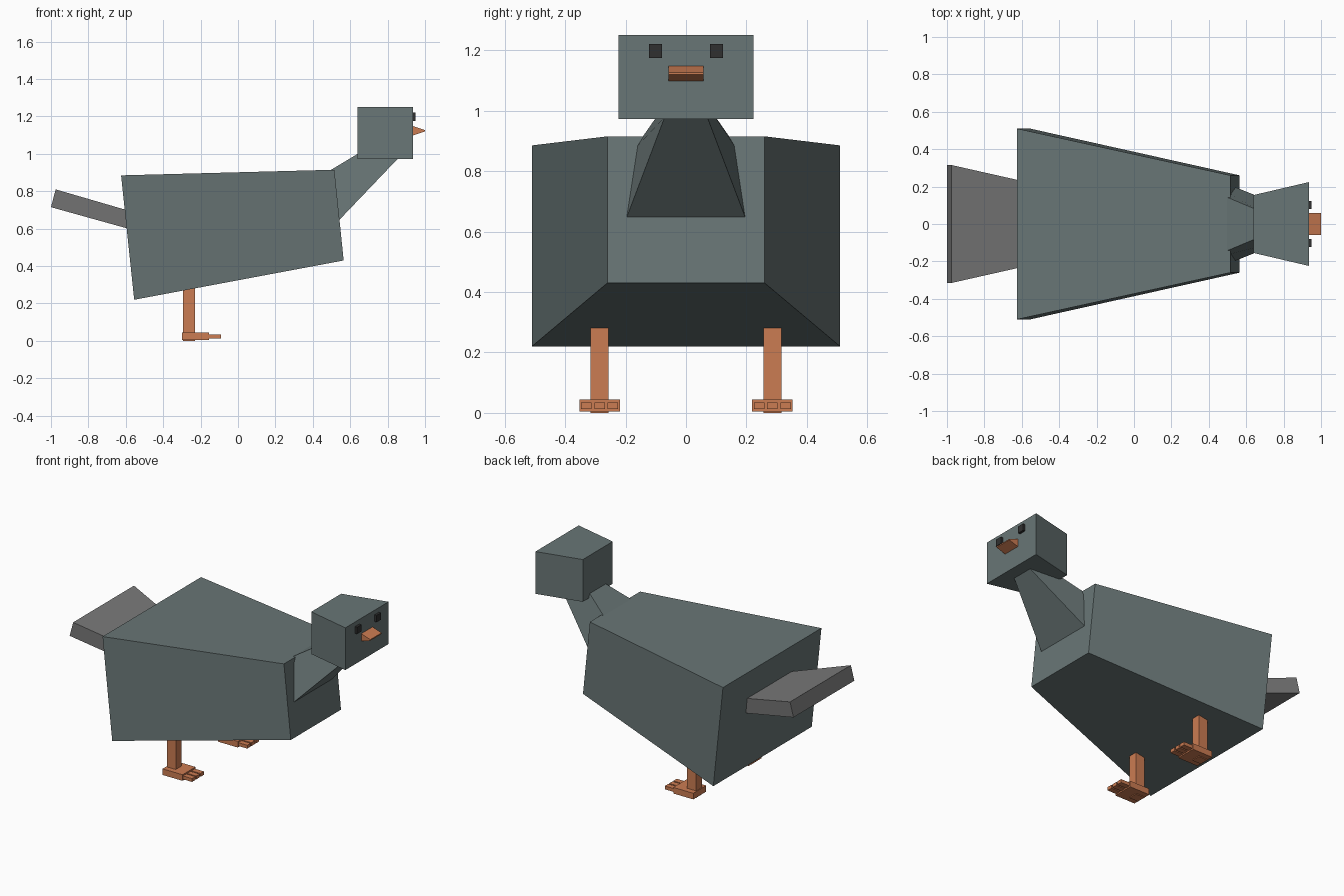
import bpy, bmesh

if "Cube" in bpy.data.objects:
    bpy.data.objects.remove(bpy.data.objects["Cube"])


def material(name, rgb):
    m = bpy.data.materials.new(name)
    m.diffuse_color = (*rgb, 1)
    m.use_nodes = True
    m.node_tree.nodes["Principled BSDF"].inputs["Base Color"].default_value = m.diffuse_color
    return m


SLATE = material("slate_feathers", (0.14, 0.18, 0.18))
GREY = material("tail_grey", (0.19, 0.19, 0.19))
ORANGE = material("orange_skin", (0.6, 0.2, 0.085))
BLACK = material("dark_eye", (0.03, 0.03, 0.03))


def wedge(name, profile, mat, yc=0.0):
    """Side profile of (x, z, half width) points, spanned across y about yc."""
    bm = bmesh.new()
    left = [bm.verts.new((x, yc + w, z)) for x, z, w in profile]
    right = [bm.verts.new((x, yc - w, z)) for x, z, w in profile]
    n = len(profile)
    bm.faces.new(left)
    bm.faces.new(right[::-1])
    for i in range(n):
        j = (i + 1) % n
        bm.faces.new((left[j], left[i], right[i], right[j]))
    bmesh.ops.recalc_face_normals(bm, faces=bm.faces)
    me = bpy.data.meshes.new(name)
    bm.to_mesh(me)
    bm.free()
    me.materials.append(mat)
    ob = bpy.data.objects.new(name, me)
    bpy.context.collection.objects.link(ob)
    return ob


def block(name, x0, x1, z0, z1, w, mat, yc=0.0):
    return wedge(name, [(x0, z0, w), (x1, z0, w), (x1, z1, w), (x0, z1, w)], mat, yc)


# Body, tapering towards the chest
wedge("body", [(-0.625, 0.885, 0.51), (-0.555, 0.22, 0.51),
               (0.565, 0.43, 0.26), (0.515, 0.915, 0.26)], SLATE)

# Tail fan
wedge("tail", [(-0.975, 0.81, 0.315), (-1.0, 0.715, 0.315),
               (-0.58, 0.598, 0.226), (-0.58, 0.695, 0.226)], GREY)

# Neck, narrowing up into the head
wedge("neck", [(0.49, 0.91, 0.146), (0.517, 0.884, 0.16), (0.54, 0.645, 0.197),
               (0.86, 0.98, 0.07), (0.66, 1.012, 0.075)], SLATE)

# Head, wider at the face
wedge("head", [(0.64, 1.25, 0.155), (0.64, 0.973, 0.155),
               (0.935, 0.973, 0.224), (0.935, 1.25, 0.224)], SLATE)

# Beak
wedge("beak", [(0.93, 1.15, 0.058), (0.93, 1.097, 0.058),
               (1.0, 1.12, 0.058), (1.0, 1.127, 0.058)], ORANGE)

# Eyes, legs, feet and toes on both sides
for side, s in (("left", 1), ("right", -1)):
    block(f"{side}_eye", 0.925, 0.95, 1.175, 1.22, 0.022, BLACK, s * 0.101)
    y = s * 0.286
    block(f"{side}_leg", -0.295, -0.23, 0.0, 0.3, 0.03, ORANGE, y)
    block(f"{side}_foot", -0.3, -0.155, 0.005, 0.045, 0.067, ORANGE, y)
    for i in (-1, 0, 1):
        block(f"{side}_toe_{i + 2}", -0.16, -0.09, 0.013, 0.035, 0.0175,
              ORANGE, y + i * 0.044)
